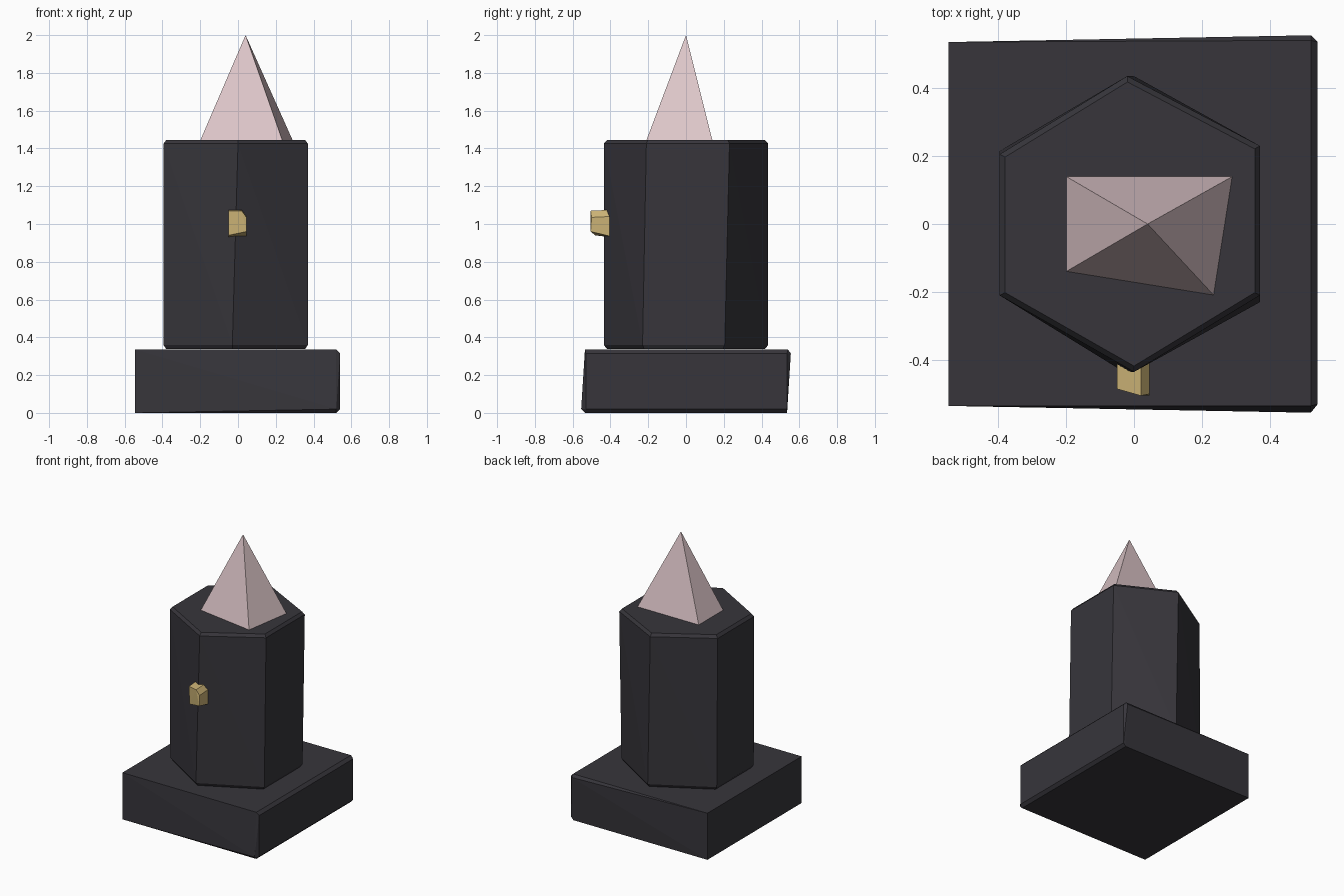
import bpy, bmesh

if "Cube" in bpy.data.objects:
    bpy.data.objects.remove(bpy.data.objects["Cube"])

def material(name, col):
    m = bpy.data.materials.new(name)
    m.diffuse_color = (*col, 1)
    m.use_nodes = True
    m.node_tree.nodes["Principled BSDF"].inputs["Base Color"].default_value = m.diffuse_color
    return m

dark = material("charcoal", (0.038, 0.036, 0.044))
pink = material("pale pink", (0.72, 0.56, 0.58))
gold = material("brass", (0.60, 0.45, 0.18))

def hull(name, points, mat, smooth=False):
    """Convex solid wrapped around a few corner points."""
    bm = bmesh.new()
    for p in points:
        bm.verts.new(p)
    res = bmesh.ops.convex_hull(bm, input=bm.verts[:])
    loose = [v for v in bm.verts if not v.link_faces]
    bmesh.ops.delete(bm, geom=loose, context='VERTS')
    bmesh.ops.dissolve_limit(bm, angle_limit=0.02, verts=bm.verts[:], edges=bm.edges[:])
    bmesh.ops.recalc_face_normals(bm, faces=bm.faces[:])
    me = bpy.data.meshes.new(name)
    bm.to_mesh(me)
    bm.free()
    me.materials.append(mat)
    for f in me.polygons:
        f.use_smooth = smooth
    ob = bpy.data.objects.new(name, me)
    bpy.context.collection.objects.link(ob)
    return ob

# Square plinth with slightly leaning front and back and chipped right edges
hull("plinth", [
    (-.545, -.535, .335), (.52, -.535, .335), (.54, -.53, .315),
    (.54, .535, .315), (.52, .555, .315), (.52, .54, .335), (-.545, .535, .335),
    (-.545, -.535, 0), (.52, -.535, 0), (.52, -.555, .02), (.54, -.53, .02),
    (.54, .535, .02), (.52, .535, 0), (-.545, .535, 0)], dark)

# Hexagonal column, slightly twisted, with small chamfers at both ends
top = [(0, -.435), (.37, -.21), (.37, .23), (-.02, .435), (-.395, .205), (-.395, -.21)]
bottom = [(-.03, -.435), (.37, -.23), (.37, .205), (0, .435), (-.395, .215), (-.395, -.205)]
column = []
for ring, z_edge, z_cap in ((top, 1.425, 1.445), (bottom, .36, .337)):
    column += [(x, y, z_edge) for x, y in ring]
    column += [(x * .96, y * .96, z_cap) for x, y in ring]
hull("column", column, dark)

# Four-sided irregular spike
hull("spike", [(.04, 0, 2), (-.2, .14, 1.442), (.29, .14, 1.442),
               (.235, -.21, 1.442), (-.2, -.14, 1.442)], pink)

# Small brass knob on the front edge
hull("knob", [
    (-.05, -.40, .93), (.045, -.40, .935), (.045, -.40, 1.04), (.02, -.40, 1.075), (-.05, -.40, 1.075),
    (-.05, -.48, .94), (.045, -.505, .96), (.045, -.50, 1.035), (.02, -.505, 1.07), (-.05, -.485, 1.07)], gold)
